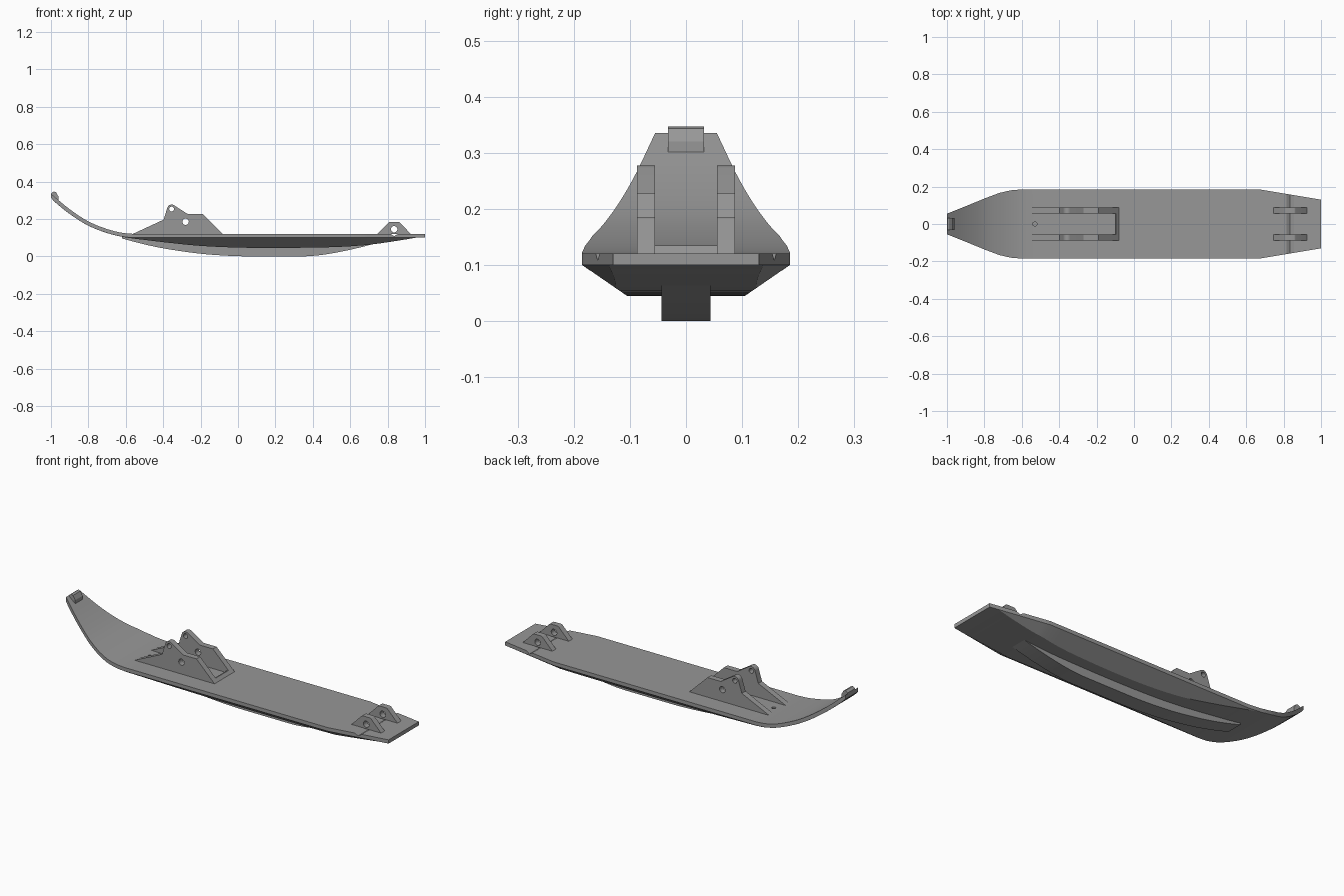
import bpy, bmesh, math

if "Cube" in bpy.data.objects:
    bpy.data.objects.remove(bpy.data.objects["Cube"])

grey = bpy.data.materials.new("grey plastic")
grey.diffuse_color = (0.31, 0.31, 0.31, 1)
grey.use_nodes = True
grey.node_tree.nodes["Principled BSDF"].inputs["Base Color"].default_value = grey.diffuse_color


def interp(pts, x, smooth=True):
    """Value at x of a curve through pts; cubic when smooth, otherwise straight."""
    if x <= pts[0][0]:
        return pts[0][1]
    if x >= pts[-1][0]:
        return pts[-1][1]
    i = next(k for k in range(len(pts) - 1) if x <= pts[k + 1][0])
    (x0, a), (x1, b) = pts[i], pts[i + 1]
    t, h = (x - x0) / (x1 - x0), x1 - x0
    if not smooth:
        return a + (b - a) * t

    def slope(k):
        lo, hi = pts[max(k - 1, 0)], pts[min(k + 1, len(pts) - 1)]
        return (hi[1] - lo[1]) / (hi[0] - lo[0])
    return ((2*t**3 - 3*t*t + 1) * a + (t**3 - 2*t*t + t) * h * slope(i)
            + (3*t*t - 2*t**3) * b + (t**3 - t*t) * h * slope(i + 1))


def loft(name, sections):
    """Skin a row of equal closed cross-sections and cap both ends."""
    bm = bmesh.new()
    rings = [[bm.verts.new(p) for p in s] for s in sections]
    n = len(rings[0])
    for r, s in zip(rings, rings[1:]):
        for k in range(n):
            bm.faces.new((r[k], r[(k + 1) % n], s[(k + 1) % n], s[k]))
    bm.faces.new(rings[0])
    bm.faces.new(rings[-1])
    bmesh.ops.recalc_face_normals(bm, faces=bm.faces)
    me = bpy.data.meshes.new(name)
    bm.to_mesh(me)
    bm.free()
    ob = bpy.data.objects.new(name, me)
    bpy.context.collection.objects.link(ob)
    me.materials.append(grey)
    return ob


def prism(name, pts, y0, y1):
    """Side profile (x, z) extended from y0 to y1."""
    return loft(name, [[(x, y, z) for x, z in pts] for y in (y0, y1)])


def select(ob):
    bpy.ops.object.select_all(action='DESELECT')
    ob.select_set(True)
    bpy.context.view_layer.objects.active = ob


def smooth(ob, angle=25):
    select(ob)
    bpy.ops.object.shade_smooth_by_angle(angle=math.radians(angle))


def cut(ob, cutter):
    mod = ob.modifiers.new("cut", 'BOOLEAN')
    mod.operation, mod.solver, mod.object = 'DIFFERENCE', 'EXACT', cutter
    select(ob)
    bpy.ops.object.modifier_apply(modifier=mod.name)
    bpy.data.objects.remove(cutter)


def arc(cx, cz, r, a0, a1, n):
    return [(cx + r * math.cos(math.radians(a0 + (a1 - a0) * k / n)),
             cz + r * math.sin(math.radians(a0 + (a1 - a0) * k / n))) for k in range(n + 1)]


def plate(name, outline, holes, y, thick):
    """Upright plate with round holes, from a filled flat curve."""
    cu = bpy.data.curves.new(name, 'CURVE')
    cu.dimensions, cu.fill_mode, cu.extrude = '2D', 'BOTH', thick / 2
    for loop in [outline] + [arc(x, z, r, 0, 345, 23) for x, z, r in holes]:
        sp = cu.splines.new('POLY')
        sp.points.add(len(loop) - 1)
        for p, (x, z) in zip(sp.points, loop):
            p.co = (x, z, 0, 1)
        sp.use_cyclic_u = True
    ob = bpy.data.objects.new(name, cu)
    bpy.context.collection.objects.link(ob)
    ob.rotation_euler.x = math.pi / 2
    ob.location.y = y
    cu.materials.append(grey)
    select(ob)
    bpy.ops.object.convert(target='MESH')
    smooth(bpy.context.object)


# Deck with upturned tip and chamfered belly
top = [(-1, .335), (-.9, .252), (-.8, .187), (-.7, .146), (-.62, .126), (-.55, .12), (-.5, .12), (1, .12)]
width = [(-1, .055), (-.9, .095), (-.8, .136), (-.72, .166), (-.66, .18), (-.6, .185), (.67, .185), (1, .13)]
belly = [(-.62, .0005), (-.55, .006), (-.4, .024), (-.2, .044), (0, .053), (.2, .055),
         (.4, .053), (.55, .049), (.7, .038), (.85, .017), (.95, .0005)]
xs = [-1 + .02 * k for k in range(26)] + [-.45 + .05 * k for k in range(22)]
xs += [.67, .7, .75, .8, .85, .9, .95, 1]
sections = []
for x in xs:
    zt = interp(top, x)
    s = (interp(top, x + .01) - interp(top, x - .01)) / .02
    zl = zt - .02 * math.sqrt(1 + s * s)
    w, d = interp(width, x, False), interp(belly, x)
    b = w - 1.45 * d
    sections.append([(x, -w, zt), (x, w, zt), (x, w, zl),
                     (x, b, zl - d), (x, -b, zl - d), (x, -w, zl)])
deck = loft("ski_deck", sections)

# V groove across the tail and small blind hole ahead of the front mount
cut(deck, prism("groove_cutter", [(.812, .122), (.858, .122), (.835, .108)], -.3, .3))
bpy.ops.mesh.primitive_cylinder_add(vertices=20, radius=.011, depth=.03, location=(-.53, 0, .123))
cut(deck, bpy.context.object)
smooth(deck, 20)

# Central keel
keel = [(-.66, .108), (-.6, .09), (-.5, .064), (-.4, .043), (-.3, .027), (-.2, .014), (-.1, .006),
        (0, .001), (.1, 0), (.35, 0), (.45, .008), (.55, .025), (.65, .047), (.73, .068)]
rows = []
for k in range(57):
    x = -.62 + 1.34 * k / 56
    z = max(0, interp(keel, x))
    rows.append([(x, -.044, .108), (x, .044, .108), (x, .044, z), (x, -.044, z)])
smooth(loft("keel", rows))

# Paired mounting plates, front and rear
front = [(-.565, .119), (-.08, .119), (-.19, .227), (-.27, .227)]
front += arc(-.355, .253, .024, 55, 170, 10) + [(-.398, .196)]
rear = [(.745, .119), (.925, .119)] + arc(.855, .172, .013, 45, 90, 4) + arc(.815, .172, .013, 90, 135, 4)
for side, y in (("right", -.071), ("left", .071)):
    plate("front_mount_" + side, front, [(-.355, .253, .013), (-.28, .185, .017)], y, .032)
    plate("rear_mount_" + side, rear, [(.835, .145, .017)], y, .032)

# Low cross bar joining the front plates
prism("front_mount_bar", [(-.102, .119), (-.08, .119), (-.096, .135), (-.102, .135)], -.056, .056)

# Handle block on the tip
prism("tip_block", [(-1, .325), (-.998, .338), (-.985, .347), (-.973, .343), (-.96, .32),
                    (-.96, .293), (-.975, .3)], -.032, .032)
